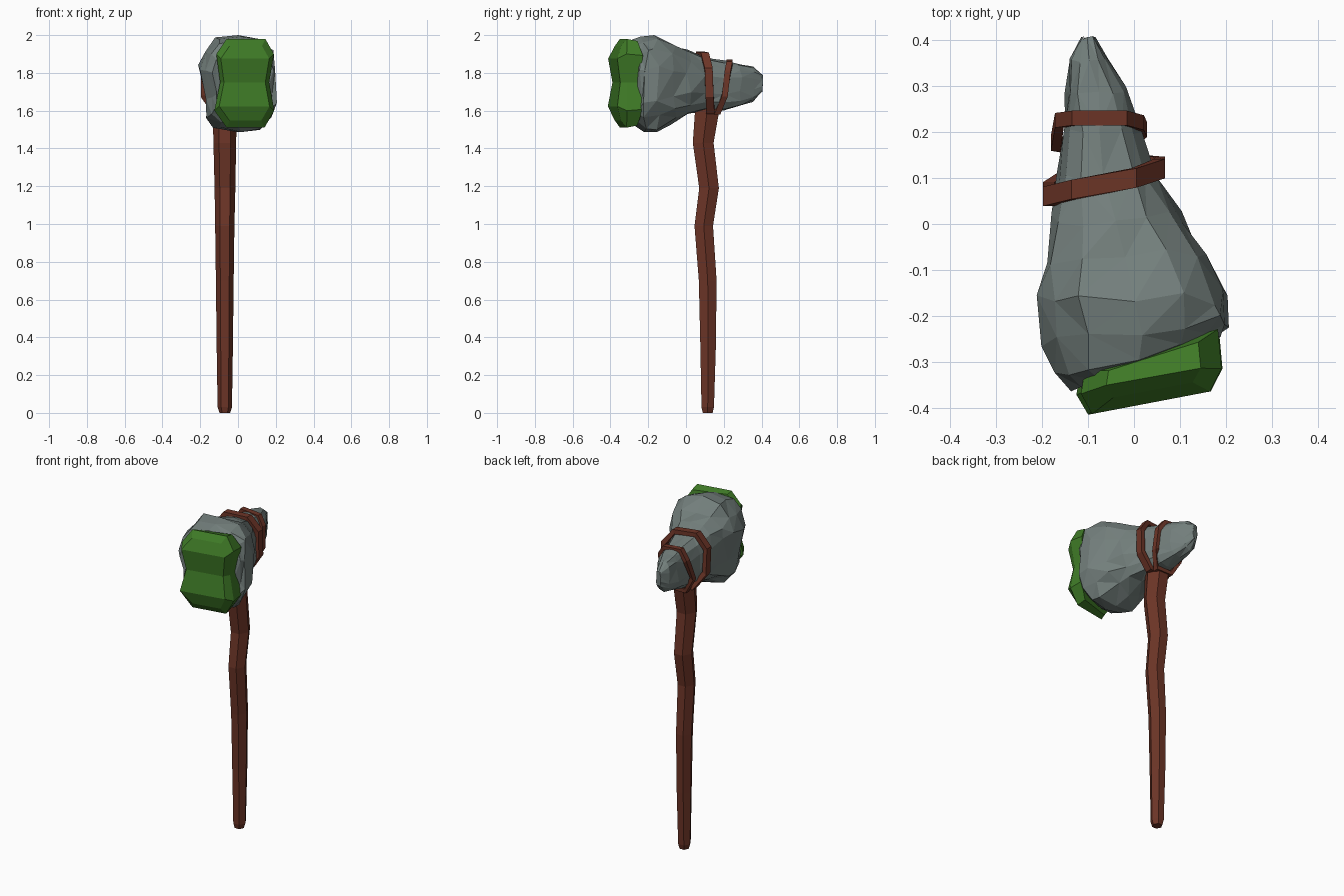
import bpy, bmesh, math, random
from mathutils import Vector

random.seed(4)


def material(name, rgb):
    m = bpy.data.materials.new(name)
    m.diffuse_color = (*rgb, 1)
    return m


WOOD = material("wood", (0.15, 0.035, 0.02))
STONE = material("stone", (0.17, 0.21, 0.20))
MOSS = material("moss", (0.05, 0.20, 0.02))


def loft(name, rings, mat, caps=True, closed=False, tris=False):
    """Skin a list of equal-length point rings."""
    bm = bmesh.new()
    vs = [[bm.verts.new(p) for p in r] for r in rings]
    n = len(vs[0])
    pairs = list(zip(vs, vs[1:])) + ([(vs[-1], vs[0])] if closed else [])
    for a, b in pairs:
        for i in range(n):
            j = (i + 1) % n
            bm.faces.new((a[i], a[j], b[j], b[i]))
    if caps:
        for r in (vs[0], vs[-1]):
            if n == 10:      # paired left/right outline: cap in strips
                for i in range(4):
                    bm.faces.new((r[i], r[i + 1], r[8 - i], r[9 - i]))
            else:
                bm.faces.new(r)
    if tris:
        bmesh.ops.triangulate(bm, faces=bm.faces[:])
    bmesh.ops.recalc_face_normals(bm, faces=bm.faces[:])
    me = bpy.data.meshes.new(name)
    bm.to_mesh(me)
    bm.free()
    me.materials.append(mat)
    ob = bpy.data.objects.new(name, me)
    bpy.context.collection.objects.link(ob)
    return ob


# Handle: crooked six-sided shaft (z, centre x, centre y, half x, half y)
shaft = [(0.0, -0.07, 0.115, 0.028, 0.026), (0.03, -0.07, 0.115, 0.038, 0.033),
         (0.35, -0.07, 0.117, 0.043, 0.041), (0.70, -0.07, 0.115, 0.047, 0.047),
         (0.99, -0.07, 0.094, 0.051, 0.049), (1.19, -0.069, 0.122, 0.055, 0.052),
         (1.43, -0.07, 0.091, 0.060, 0.055), (1.60, -0.07, 0.112, 0.064, 0.064),
         (1.70, -0.07, 0.112, 0.055, 0.055)]
loft("handle", [[(cx + hx * math.cos(k * math.pi / 3),
                  cy + hy * math.sin(k * math.pi / 3) / 0.866, z)
                 for k in range(6)] for z, cx, cy, hx, hy in shaft], WOOD)

# Stone head: jittered rings (y, x min, x max, z min, z max, slant, jitter)
stone = [(0.405, -0.115, -0.085, 1.70, 1.79, 0, 0.003),
         (0.355, -0.14, -0.055, 1.65, 1.835, 0, 0.004),
         (0.29, -0.147, -0.015, 1.625, 1.85, 0, 0.006),
         (0.20, -0.155, 0.015, 1.605, 1.865, 0, 0.006),
         (0.10, -0.168, 0.045, 1.60, 1.885, 0, 0.006),
         (0.01, -0.18, 0.10, 1.585, 1.915, 0, 0.012),
         (-0.07, -0.20, 0.155, 1.54, 1.95, 0, 0.014),
         (-0.16, -0.21, 0.195, 1.49, 1.995, 0, 0.014),
         (-0.23, -0.195, 0.21, 1.485, 1.985, 0.1, 0.012),
         (-0.285, -0.175, 0.185, 1.52, 1.965, 0.25, 0.008),
         (-0.315, -0.14, 0.15, 1.57, 1.92, 0.33, 0.004)]
N = 14


def power(v, p=0.72):
    return math.copysign(abs(v) ** p, v)


rings = []
for y, x0, x1, z0, z1, slant, jit in stone:
    ring = []
    for k in range(N):
        a = 2 * math.pi * (k + 0.5) / N
        dx, dz = power(math.cos(a)), power(math.sin(a))
        x = (x0 + x1) / 2 + dx * (x1 - x0) / 2
        z = (z0 + z1) / 2 + dz * (z1 - z0) / 2
        if dx < -0.9 and y < 0 and z < 1.75:   # chipped hollow on the left
            x += 0.03
        j = [random.uniform(-jit, jit) for _ in range(3)]
        ring.append((x + j[0], y + slant * x + j[1] * 1.5, min(z + j[2], 2.0)))
    rings.append(ring)
loft("stone_head", rings, STONE, tris=True)

# Moss pad: pinched ten-point outline, three rings deep
levels = [1.98, 1.90, 1.75, 1.60, 1.51]
right = [0.145, 0.19, 0.165, 0.192, 0.14]
left = [-0.06, -0.115, -0.095, -0.125, -0.06]
pinch = [0.03, 0, 0.022, 0, 0.03]
outline = [(x, z, d) for x, z, d in zip(right, levels, pinch)]
outline += [(x, z, d) for x, z, d in zip(left, levels, pinch)][::-1]


def moss_ring(y, slope, scale, dent):
    return [(0.035 + (x - 0.035) * scale, y + slope * x + d * dent,
             1.745 + (z - 1.745) * scale) for x, z, d in outline]


loft("moss_pad", [moss_ring(-0.285, 0.30, 0.95, -0.5),
                  moss_ring(-0.348, 0.18, 1.0, 0.3),
                  moss_ring(-0.394, 0.16, 0.84, 0.9)], MOSS)


# Bindings: flat straps wrapped round the head
def strap(name, path, width, thick):
    pts = [Vector(p) for p in path]
    c = sum(pts, Vector()) / len(pts)
    rings = []
    for p in pts:
        out = Vector((p.x - c.x, 0, p.z - c.z)).normalized() * thick
        w = Vector((0, width / 2, 0))
        rings.append([p - out - w, p + out - w, p + out + w, p - out + w])
    loft(name, rings, WOOD, caps=False, closed=True)


strap("binding_inner", [(-0.13, 0.075, 1.90), (0.0, 0.10, 1.895), (0.055, 0.12, 1.82),
                        (0.055, 0.125, 1.68), (0.0, 0.13, 1.595), (-0.13, 0.11, 1.595),
                        (-0.185, 0.07, 1.68), (-0.185, 0.06, 1.82)], 0.042, 0.014)
strap("binding_outer", [(-0.13, 0.23, 1.86), (-0.02, 0.23, 1.85), (0.012, 0.22, 1.80),
                        (0.018, 0.205, 1.68), (-0.02, 0.165, 1.59), (-0.12, 0.165, 1.59),
                        (-0.17, 0.175, 1.68), (-0.162, 0.225, 1.80)], 0.032, 0.012)
